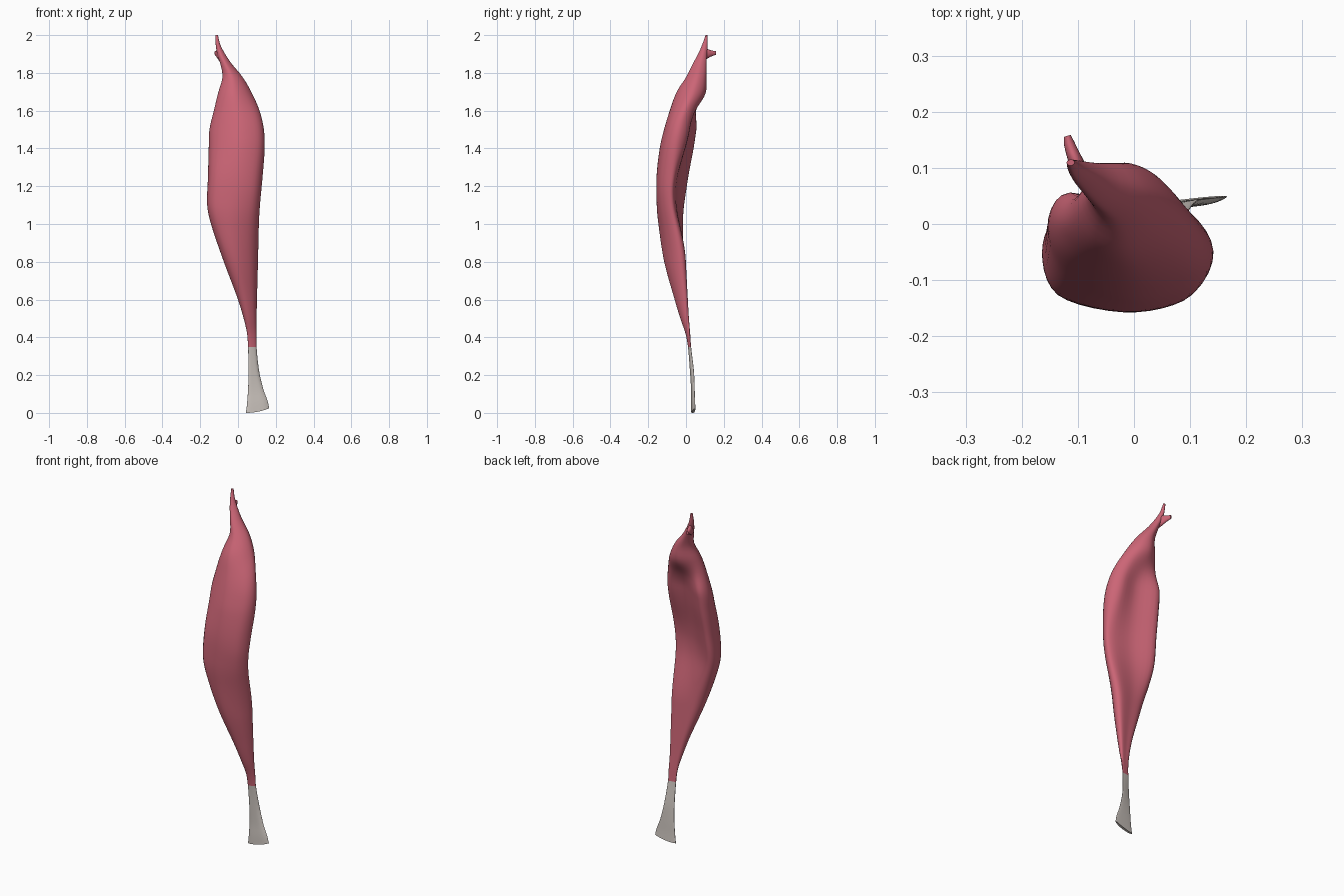
import bpy, bmesh, math
from mathutils import Vector

if "Cube" in bpy.data.objects:
    bpy.data.objects.remove(bpy.data.objects["Cube"])

# Bounding box of each cross-section: z, x left, x right, y front, y back
BOXES = [
    (0.00, .042, .165, .028, .050), (0.05, .048, .156, .027, .048),
    (0.12, .053, .135, .027, .046), (0.22, .056, .112, .021, .042),
    (0.35, .053, .098, .010, .027), (0.42, .048, .098, -.003, .022),
    (0.50, .030, .098, -.030, .015), (0.60, .000, .100, -.060, .009),
    (0.80, -.075, .105, -.115, -.002), (1.00, -.143, .110, -.146, -.010),
    (1.10, -.163, .116, -.155, -.008), (1.25, -.159, .130, -.156, .012),
    (1.40, -.155, .141, -.139, .040), (1.50, -.151, .137, -.116, .055),
    (1.60, -.128, .114, -.086, .068), (1.70, -.103, .070, -.049, .105)]
NECK = [
    (1.78, -.082, .023, .002, .108), (1.85, -.094, -.035, .037, .108),
    (1.90, -.110, -.068, .064, .111), (1.95, -.118, -.094, .086, .114),
    (2.00, -.120, -.106, .104, .115)]
BOXES += NECK

# Section outlines in that box: left, front left, front, front right,
# right, back right, back middle, back left
TENDON = [(0, .25), (.1, 0), (.4, .1), (.8, .4), (1, .9), (.9, 1), (.5, .8), (.1, .5)]
LOWER = [(0, .6), (.1, .15), (.4, 0), (.8, .27), (1, .73), (.9, 1), (.5, .95), (.15, .9)]
BELLY = [(0, .7), (.1, .2), (.5, 0), (.86, .12), (1, .45), (.9, .62), (.5, .72), (.1, 1)]
UPPER = [(0, .7), (.12, .28), (.5, 0), (.88, .14), (1, .47), (.85, .78), (.5, .76), (.12, 1)]
TOP = [(0, .45), (.18, .13), (.5, 0), (.85, .2), (1, .55), (.8, .9), (.45, 1), (.1, .76)]
SHAPES = [(0, TENDON), (.25, TENDON), (.5, LOWER), (.8, LOWER), (1.2, BELLY),
          (1.5, UPPER), (1.7, TOP), (2, TOP)]
SIDES = 40


def spline(a, b, c, d, t):
    return .5 * (2*b + (c - a)*t + (2*a - 5*b + 4*c - d)*t*t + (3*b - a - 3*c + d)*t**3)


def box_at(z):
    """Smoothly interpolated section box (Hermite, uneven spacing)."""
    n = len(BOXES)
    i = max(k for k in range(n - 1) if BOXES[k][0] <= z or k == 0)
    p, q = BOXES[i], BOXES[i + 1]
    a, b = BOXES[max(i - 1, 0)], BOXES[min(i + 2, n - 1)]
    h = q[0] - p[0]
    t = (z - p[0]) / h
    out = []
    for k in range(1, 5):
        m0 = (q[k] - a[k]) / (q[0] - a[0]) * h
        m1 = (b[k] - p[k]) / (b[0] - p[0]) * h
        out.append((2*t**3 - 3*t*t + 1)*p[k] + (t**3 - 2*t*t + t)*m0
                   + (3*t*t - 2*t**3)*q[k] + (t**3 - t*t)*m1)
    return out


def ring_at(z):
    """Closed smooth outline of the section at height z."""
    x0, x1, y0, y1 = box_at(z)
    i = max(k for k in range(len(SHAPES) - 1) if SHAPES[k][0] <= z)
    (za, A), (zb, B) = SHAPES[i], SHAPES[i + 1]
    t = (z - za) / (zb - za)
    t = t * t * (3 - 2 * t)
    pts = [Vector(p).lerp(Vector(q), t) for p, q in zip(A, B)]
    ring = []
    for s in range(SIDES):
        f = s * 8 / SIDES
        k = int(f)
        u, v = spline(*[pts[(k + j) % 8] for j in (-1, 0, 1, 2)], f - k)
        lift = .024 * max(u, 0)**2 * max(0, 1 - z / .12)   # slanted lower edge
        ring.append(Vector((x0 + u*(x1 - x0), y0 + v*(y1 - y0), z + lift)))
    return ring


def loft(name, rings, material, cap_start=False, cap_end=False):
    bm = bmesh.new()
    vs = [[bm.verts.new(p) for p in r] for r in rings]
    for a, b in zip(vs, vs[1:]):
        for i in range(len(a)):
            j = (i + 1) % len(a)
            bm.faces.new((a[i], a[j], b[j], b[i]))
    if cap_start:
        bm.faces.new(vs[0][::-1])
    if cap_end:
        bm.faces.new(vs[-1])
    bmesh.ops.recalc_face_normals(bm, faces=bm.faces)
    mesh = bpy.data.meshes.new(name)
    bm.to_mesh(mesh)
    bm.free()
    obj = bpy.data.objects.new(name, mesh)
    bpy.context.collection.objects.link(obj)
    mesh.materials.append(material)
    bpy.context.view_layer.objects.active = obj
    obj.select_set(True)
    bpy.ops.object.shade_smooth_by_angle(angle=math.radians(50))
    obj.select_set(False)
    return obj


def colour(name, rgb):
    m = bpy.data.materials.new(name)
    m.diffuse_color = (*rgb, 1)
    m.use_nodes = True
    m.node_tree.nodes["Principled BSDF"].inputs["Base Color"].default_value = m.diffuse_color
    return m


red = colour("muscle_red", (.60, .13, .18))
pale = colour("tendon_pale", (.62, .57, .53))

# Lower tendon and muscle belly meet in one shared ring
SPLIT = .35
loft("lower_tendon", [ring_at(SPLIT * i / 16) for i in range(17)], pale, cap_start=True)
loft("muscle_belly", [ring_at(SPLIT + (2 - SPLIT) * i / 80) for i in range(81)], red, cap_end=True)

# Short second head branching backwards from the neck
path = [((-.092, .085, 1.885), .014, .026), ((-.102, .108, 1.900), .013, .028),
        ((-.110, .128, 1.903), .011, .018), ((-.116, .145, 1.904), .009, .013),
        ((-.119, .157, 1.905), .006, .010)]
rings = []
for c, rx, rz in path:
    rings.append([Vector(c) + Vector((rx * math.cos(a), rx * .3 * math.cos(a), rz * math.sin(a)))
                  for a in (2 * math.pi * i / 20 for i in range(20))])
loft("second_head", rings, red, cap_start=True, cap_end=True)
